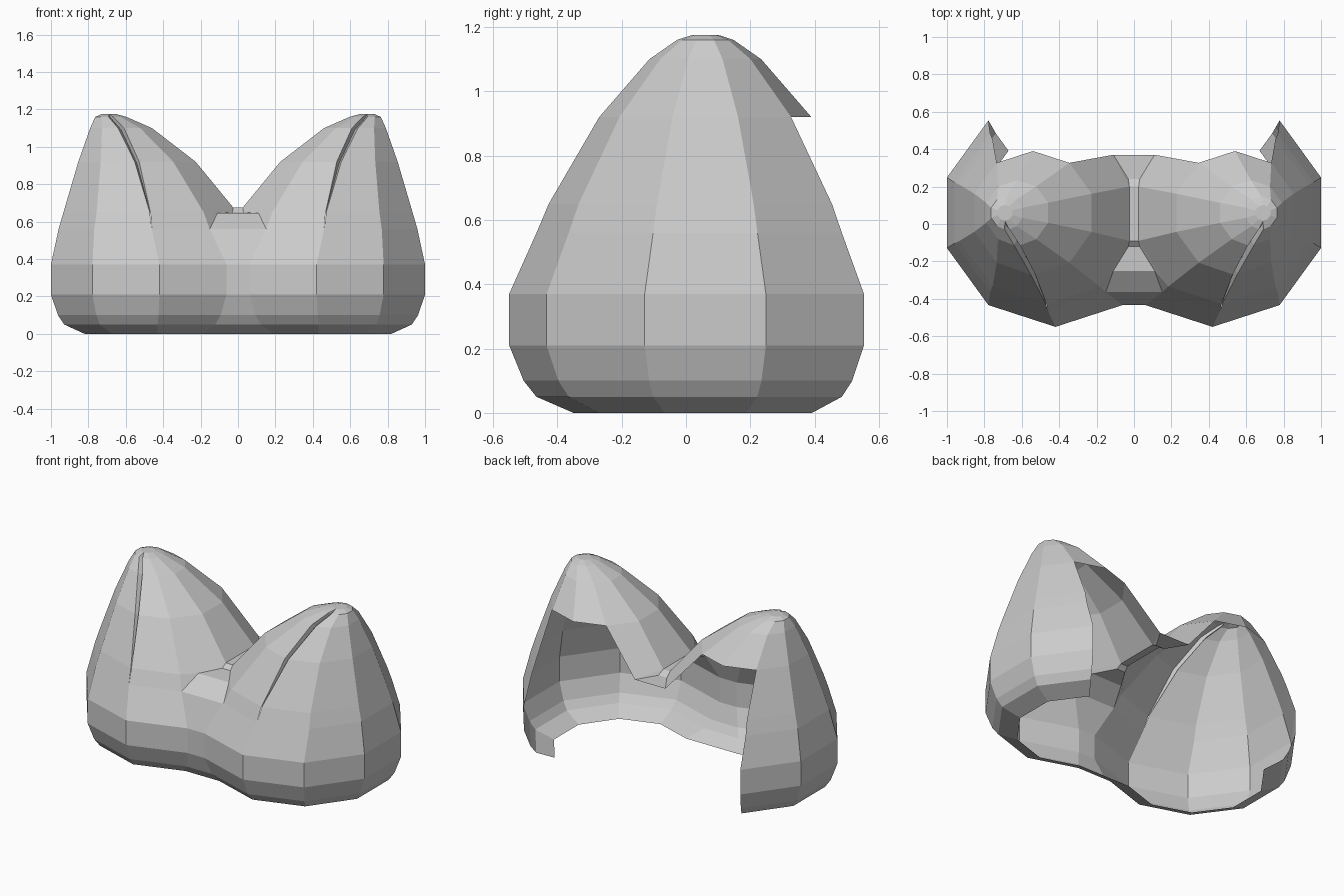
import bpy, bmesh
from math import radians, cos, sin

if "Cube" in bpy.data.objects:
    bpy.data.objects.remove(bpy.data.objects["Cube"])

# Ten-sided lobe sections: height, centre x, radius, seam groove width, seam depth
RINGS = [
    (0.00, 0.43, 0.41, 0, 0),
    (0.05, 0.43, 0.525, 0, 0),
    (0.10, 0.425, 0.565, 0, 0),
    (0.21, 0.42, 0.61, 0, 0),
    (0.37, 0.42, 0.61, 0, 0),
    (0.56, 0.46, 0.525, 0, 0),
    (0.65, 0.47, 0.487, 0.002, 0.003),
    (0.92, 0.54, 0.33, 0.012, 0.03),
    (1.10, 0.625, 0.174, 0.016, 0.03),
    (1.16, 0.68, 0.088, 0.012, 0.02),
    (1.175, 0.69, 0.042, 0, 0),
]
CY = 0.06
ANGLES = [-162 + 36 * i for i in range(10)]   # index 2 is the front seam
bm = bmesh.new()


def face(*pts):
    unique = []
    for p in pts:
        if p not in unique:
            unique.append(p)
    if len(unique) > 2:
        bm.faces.new([bm.verts.new(p) for p in unique])


def corner(row, i, side=0):
    """Point i of a ring; at the seam, side -1 / +1 gives the groove lip."""
    z, cx, r, w, d = RINGS[row]
    a = radians(ANGLES[i % 10])
    off = side * w if i % 10 == 2 else 0
    return (cx + r * cos(a) + off, CY + r * sin(a), z)


def seam_floor(row):
    z, cx, r, w, d = RINGS[row]
    return (cx, CY - r + d, z - d * 0.3)


# Shell panels: outer side and front all the way down, full ring near the tip
for row in range(len(RINGS) - 1):
    panels = range(10) if row >= 7 else range(1, 6)
    for i in panels:
        face(corner(row, i, 1), corner(row, i + 1, -1),
             corner(row + 1, i + 1, -1), corner(row + 1, i, 1))
    # recessed front seam
    if row >= 6:
        for s in (-1, 1):
            face(corner(row, 2, s), seam_floor(row),
                 seam_floor(row + 1), corner(row + 1, 2, s))
    # front web between the lobes
    if row < 5:
        a, b = corner(row, 1), corner(row + 1, 1)
        face((0, a[1], a[2]), a, b, (0, b[1], b[2]))

# Rounded tip
face(*[corner(len(RINGS) - 1, i) for i in range(10)])

# Saddle between the lobes with its crest and small ledges
crest_f, crest_b = (0.025, -0.09, 0.675), (0.025, 0.20, 0.675)
step_f, step_b = (0.03, -0.12, 0.65), (0.03, 0.24, 0.65)
ledge_f, ledge_b = (0.11, -0.25, 0.645), (0.11, 0.37, 0.65)
low = corner(5, 1)


def to_centre(p, q):
    face(p, q, (0, q[1], q[2]), (0, p[1], p[2]))


for path in ([low, ledge_f, step_f, crest_f, crest_b, step_b, ledge_b],):
    for p, q in zip(path, path[1:]):
        to_centre(p, q)
face(corner(7, 0), corner(7, 1), corner(6, 1), crest_f)
face(corner(6, 1), ledge_f, low)
face(corner(6, 1), crest_f, step_f, ledge_f)
face(corner(7, 9), corner(7, 0), crest_f, crest_b)
face(corner(7, 8), corner(7, 9), crest_b, ledge_b)
face(crest_b, step_b, ledge_b)

bmesh.ops.remove_doubles(bm, verts=bm.verts, dist=0.0005)
bmesh.ops.recalc_face_normals(bm, faces=bm.faces)
mesh = bpy.data.meshes.new("twin_peak_shell")
bm.to_mesh(mesh)
bm.free()
shell = bpy.data.objects.new("twin_peak_shell", mesh)
bpy.context.collection.objects.link(shell)

# Left lobe
mirror = shell.modifiers.new("mirror", 'MIRROR')
mirror.use_axis[0] = True
mirror.use_clip = True
mirror.merge_threshold = 0.001
